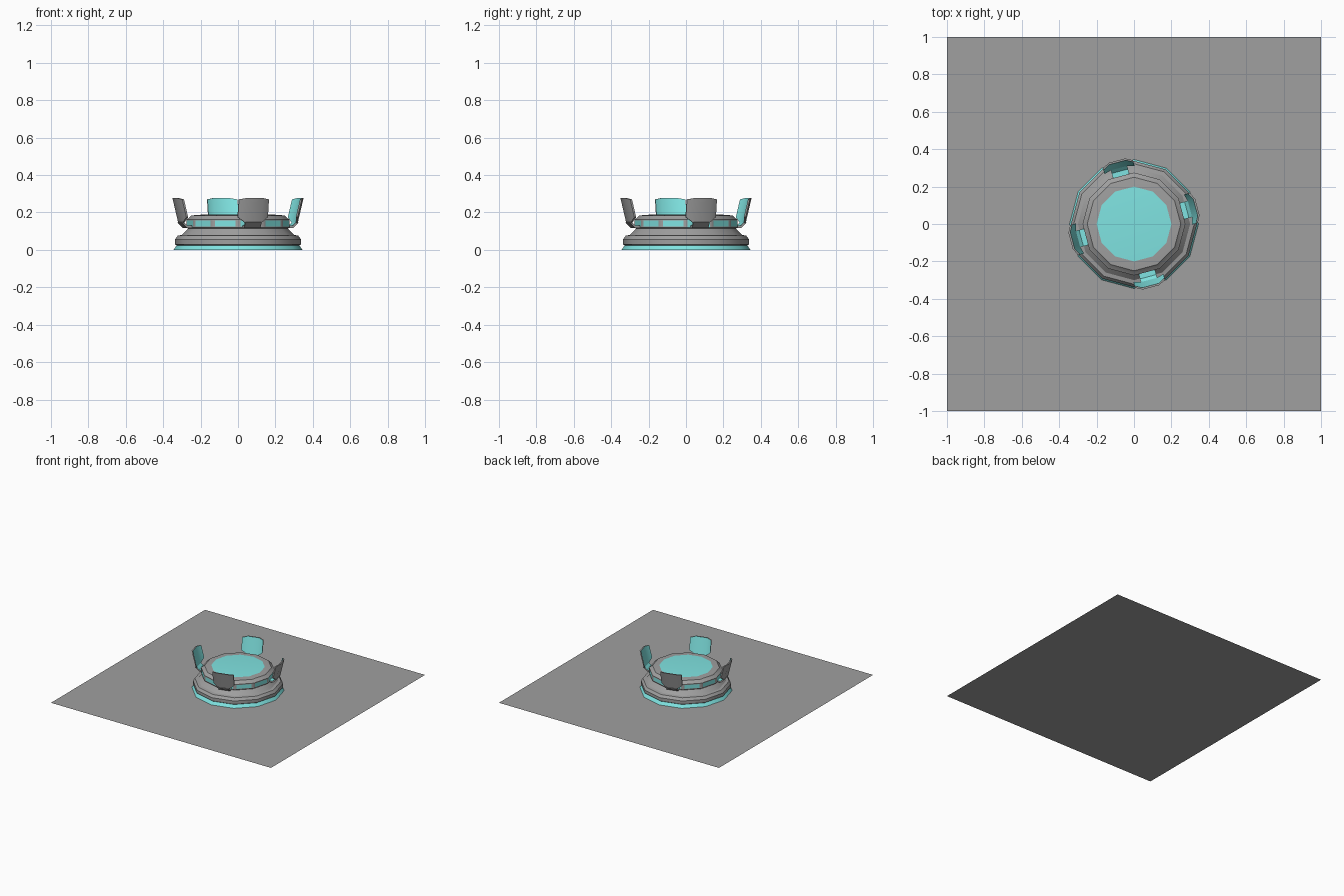
import bpy, bmesh, math
from mathutils import Matrix

if "Cube" in bpy.data.objects:
    bpy.data.objects.remove(bpy.data.objects["Cube"])


def material(name, color):
    m = bpy.data.materials.new(name)
    m.diffuse_color = (*color, 1)
    m.use_nodes = True
    m.node_tree.nodes["Principled BSDF"].inputs["Base Color"].default_value = m.diffuse_color
    return m


GREY = material("grey metal", (0.35, 0.35, 0.35))
TEAL = material("teal glow", (0.216, 0.776, 0.76))
SIDES = 12


def finish(name, bm, smooth=True):
    me = bpy.data.meshes.new(name)
    bm.to_mesh(me)
    bm.free()
    me.materials.append(GREY)
    me.materials.append(TEAL)
    ob = bpy.data.objects.new(name, me)
    bpy.context.collection.objects.link(ob)
    if smooth:
        bpy.ops.object.select_all(action='DESELECT')
        ob.select_set(True)
        bpy.context.view_layer.objects.active = ob
        bpy.ops.object.shade_smooth_by_angle(angle=math.radians(32))
    return ob


def lathe(profile, teal_bands=(), window_band=None):
    """Revolve (radius, z) points around z with twelve sides."""
    bm = bmesh.new()
    rings = []
    for r, z in profile:
        rings.append([bm.verts.new((r * math.cos(2 * math.pi * i / SIDES),
                                    r * math.sin(2 * math.pi * i / SIDES), z))
                      for i in range(SIDES)])
    windows = []
    for b, (lo, hi) in enumerate(zip(rings, rings[1:])):
        for i in range(SIDES):
            j = (i + 1) % SIDES
            f = bm.faces.new((lo[i], lo[j], hi[j], hi[i]))
            f.material_index = int(b in teal_bands)
            if b == window_band:
                windows.append(f)
    return bm, rings, windows


# ground plate
bm = bmesh.new()
bmesh.ops.create_grid(bm, x_segments=1, y_segments=1, size=1)
finish("ground_plate", bm, False)

# base ring with glowing skirt
bm, _, _ = lathe([(0.345, 0.0), (0.328, 0.024), (0.337, 0.03), (0.337, 0.056),
                  (0.322, 0.076), (0.30, 0.08), (0.292, 0.088), (0.265, 0.115)],
                 teal_bands=(0,))
finish("base_ring", bm)

# upper drum with inset windows and glowing top disc
bm, rings, windows = lathe([(0.262, 0.11), (0.275, 0.12), (0.275, 0.163),
                            (0.262, 0.172), (0.25, 0.184), (0.2, 0.188)],
                           window_band=1)
for f in windows:
    bmesh.ops.inset_individual(bm, faces=[f], thickness=0.009, depth=0)
    f.material_index = 1
    mid = f.calc_center_median()
    side = mid.cross((0, 0, 1)).normalized()
    for v in f.verts:                       # narrow the window sideways
        v.co -= side * (v.co - mid).dot(side) * 0.12
top = bm.faces.new(rings[-1])
top.material_index = 1
finish("upper_drum", bm)


def arm():
    """Bent bracket along +x, glowing on top."""
    bm = bmesh.new()
    section = [(0.25, 0.118), (0.295, 0.118), (0.324, 0.147),
               (0.312, 0.15), (0.292, 0.13), (0.25, 0.13)]
    a = [bm.verts.new((r, -0.045, z)) for r, z in section]
    b = [bm.verts.new((r, 0.045, z)) for r, z in section]
    n = len(section)
    for i in range(n):
        j = (i + 1) % n
        f = bm.faces.new((a[i], a[j], b[j], b[i]))
        f.material_index = int(i in (3, 4))
    bm.faces.new(a)
    bm.faces.new(b)
    bmesh.ops.recalc_face_normals(bm, faces=bm.faces)
    return bm


def panel():
    """Curved upright shield, grey outside and teal inside."""
    bm = bmesh.new()
    cols = [(-0.083, 0.018, 0.175, 0.27), (-0.045, 0, 0.145, 0.277),
            (0.045, 0, 0.145, 0.277), (0.083, 0.018, 0.175, 0.27)]
    grid = []
    for inset in (0, 0.01):
        grid.append([[bm.verts.new((0.319 + (z - 0.145) * 0.24 - back - inset, t, z))
                      for t, back, z in [(c[0], c[1], c[row]) for c in cols]]
                     for row in (2, 3)])
    loops = []
    for k, (low, high) in enumerate(grid):
        for i in range(3):
            f = bm.faces.new((low[i], low[i + 1], high[i + 1], high[i]))
            f.material_index = k
        loops.append(low + high[::-1])
    for i in range(8):
        j = (i + 1) % 8
        bm.faces.new((loops[0][i], loops[0][j], loops[1][j], loops[1][i]))
    bmesh.ops.recalc_face_normals(bm, faces=bm.faces)
    return bm


# four brackets and shields around the drum
for k in range(4):
    turn = Matrix.Rotation(math.radians(15 + 90 * k), 4, 'Z')
    for name, make in (("bracket", arm), ("shield", panel)):
        bm = make()
        bm.transform(turn)
        finish(f"{name}_{k + 1}", bm, name == "shield")
